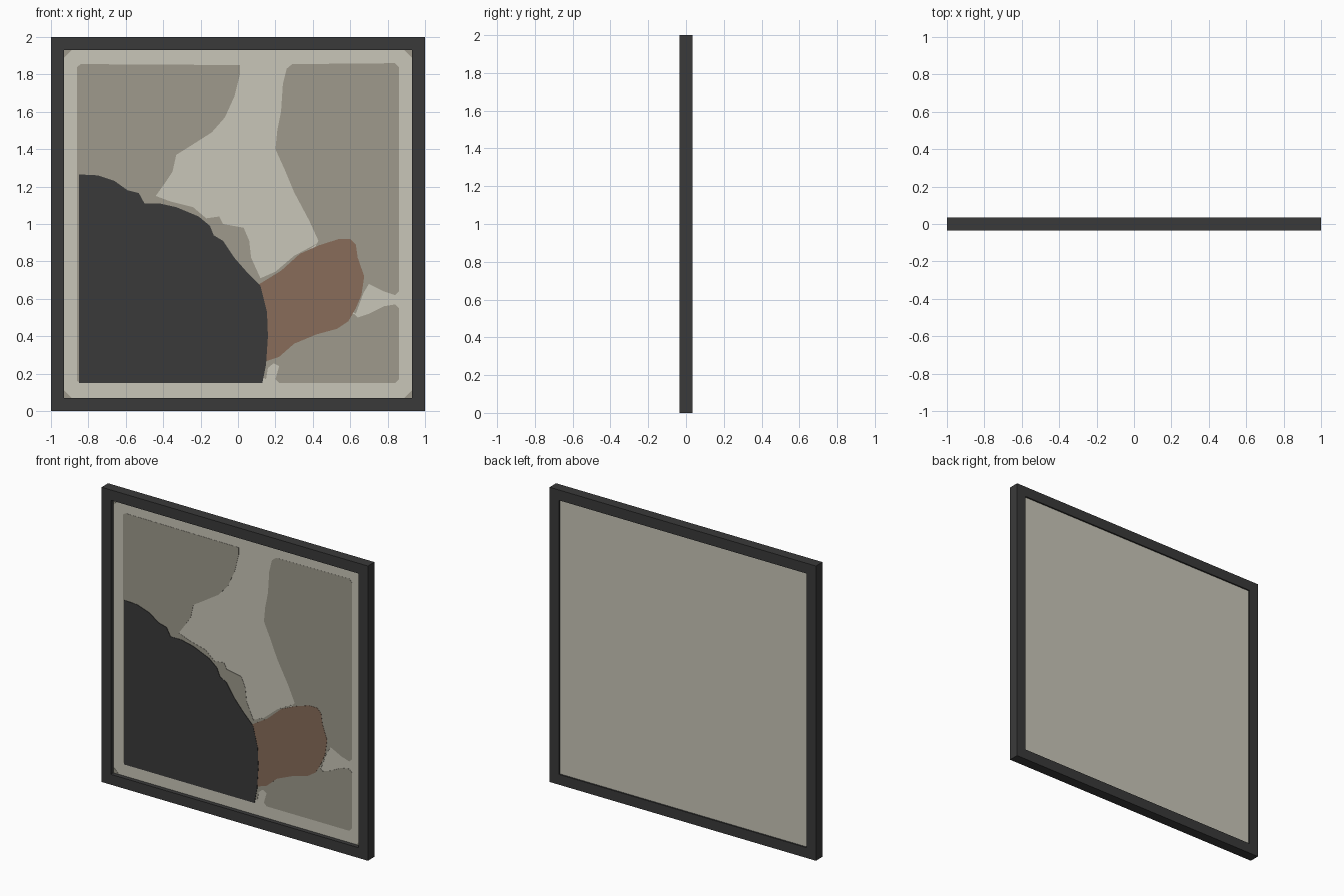
import bpy, bmesh

if "Cube" in bpy.data.objects:
    bpy.data.objects.remove(bpy.data.objects["Cube"])


def material(name, rgb):
    m = bpy.data.materials.new(name)
    m.diffuse_color = (*rgb, 1)
    m.use_nodes = True
    m.node_tree.nodes["Principled BSDF"].inputs["Base Color"].default_value = m.diffuse_color
    return m


CHARCOAL = material("charcoal", (0.042, 0.042, 0.042))
CREAM = material("cream", (0.584, 0.565, 0.485))
TAUPE = material("taupe", (0.342, 0.323, 0.262))
BROWN = material("brown", (0.246, 0.150, 0.102))

FRONT, BACK = -0.035, 0.035          # frame depth
CANVAS_FRONT, CANVAS_BACK = -0.006, 0.025
EDGE = 0.93                          # half size of the opening


def finish(bm, name, mat):
    bmesh.ops.recalc_face_normals(bm, faces=bm.faces)
    me = bpy.data.meshes.new(name)
    bm.to_mesh(me)
    bm.free()
    me.materials.append(mat)
    ob = bpy.data.objects.new(name, me)
    bpy.context.collection.objects.link(ob)
    return ob


def square(bm, half, y):
    return [bm.verts.new((sx * half, y, 1 + sz * half))
            for sx, sz in ((-1, -1), (1, -1), (1, 1), (-1, 1))]


def bridge(bm, a, b):
    for i in range(4):
        j = (i + 1) % 4
        bm.faces.new((a[i], a[j], b[j], b[i]))


# Mitred frame: outer and inner squares at front and back
bm = bmesh.new()
loops = [square(bm, 1, FRONT), square(bm, EDGE, FRONT),
         square(bm, EDGE, BACK), square(bm, 1, BACK)]
for i in range(4):
    bridge(bm, loops[i], loops[(i + 1) % 4])
finish(bm, "frame", CHARCOAL)

# Canvas board set into the frame
bm = bmesh.new()
a, b = square(bm, EDGE, CANVAS_FRONT), square(bm, EDGE, CANVAS_BACK)
bridge(bm, a, b)
bm.faces.new(a)
bm.faces.new(b)
finish(bm, "canvas", CREAM)


def painted_shape(name, mat, layer, *outlines):
    """Thin plates on the canvas front; higher layers lie on top."""
    bm = bmesh.new()
    y = CANVAS_FRONT - 0.0015 * layer
    for pts in outlines:
        f = bm.faces.new([bm.verts.new((x, CANVAS_FRONT, z)) for x, z in pts])
        ext = bmesh.ops.extrude_face_region(bm, geom=[f])["geom"]
        for v in ext:
            if isinstance(v, bmesh.types.BMVert):
                v.co.y = y
    bmesh.ops.triangulate(bm, faces=bm.faces)
    finish(bm, name, mat)


# Left background patch, with its lower lobe beside the dark shape
painted_shape("left_patch", TAUPE, 1, [
    (-.86, .16), (-.84, .15), (-.5, .9), (0, .6), (.12, .68), (.22, .73), (.32, .82), (.43, .9),
    (.3, .83), (.2, .745), (.12, .71), (.07, .82), (.06, .91), (.03, .98),
    (-.08, 1.0), (-.1, 1.04), (-.17, 1.03), (-.24, 1.09), (-.36, 1.12),
    (-.44, 1.15), (-.39, 1.22), (-.35, 1.28), (-.33, 1.37), (-.25, 1.42),
    (-.14, 1.49), (-.07, 1.57), (-.02, 1.68), (.01, 1.8), (.01, 1.85),
    (-.84, 1.855), (-.86, 1.84)])

# Right background patches, above and below the pale wedge
painted_shape("right_patches", TAUPE, 1, [
    (.4, .85), (.43, .91), (.38, 1.02), (.3, 1.17), (.25, 1.29), (.2, 1.4),
    (.21, 1.5), (.23, 1.6), (.24, 1.75), (.26, 1.83), (.29, 1.855),
    (.84, 1.86), (.86, 1.84), (.86, .64), (.84, .62), (.78, .64),
    (.7, .68), (.67, .63), (.63, .52), (.5, .6)],
    [(.5, .5), (.62, .52), (.64, .5), (.7, .52), (.78, .56), (.84, .57),
     (.86, .55), (.86, .17), (.84, .15), (.22, .15), (.2, .17), (.22, .24),
     (.19, .255), (.16, .23), (.15, .17), (.1, .2), (.1, .4)])

# Small corner marks, mirrored to all four corners
painted_shape("corner_marks", TAUPE, 1, *[
    [(sx * .93, 1 + sz * .93), (sx * .89, 1 + sz * .93), (sx * .93, 1 + sz * .89)]
    for sx in (-1, 1) for sz in (-1, 1)])

# Brown form
painted_shape("brown_form", BROWN, 2, [
    (.1, .25), (.16, .27), (.22, .29), (.3, .36), (.42, .41), (.53, .44),
    (.59, .48), (.63, .55), (.66, .62), (.675, .72), (.64, .82), (.63, .89),
    (.6, .92), (.54, .92), (.43, .885), (.33, .84), (.23, .75), (.1, .67)])

# Large dark quarter round
painted_shape("dark_form", CHARCOAL, 3, [
    (-.85, .15), (.13, .15), (.15, .25), (.16, .4), (.155, .53), (.12, .67),
    (.05, .74), (-.02, .82), (-.08, .91), (-.13, .94), (-.15, .99),
    (-.21, 1.04), (-.33, 1.09), (-.42, 1.11), (-.5, 1.11), (-.53, 1.165),
    (-.59, 1.18), (-.66, 1.23), (-.75, 1.26), (-.85, 1.265)])
